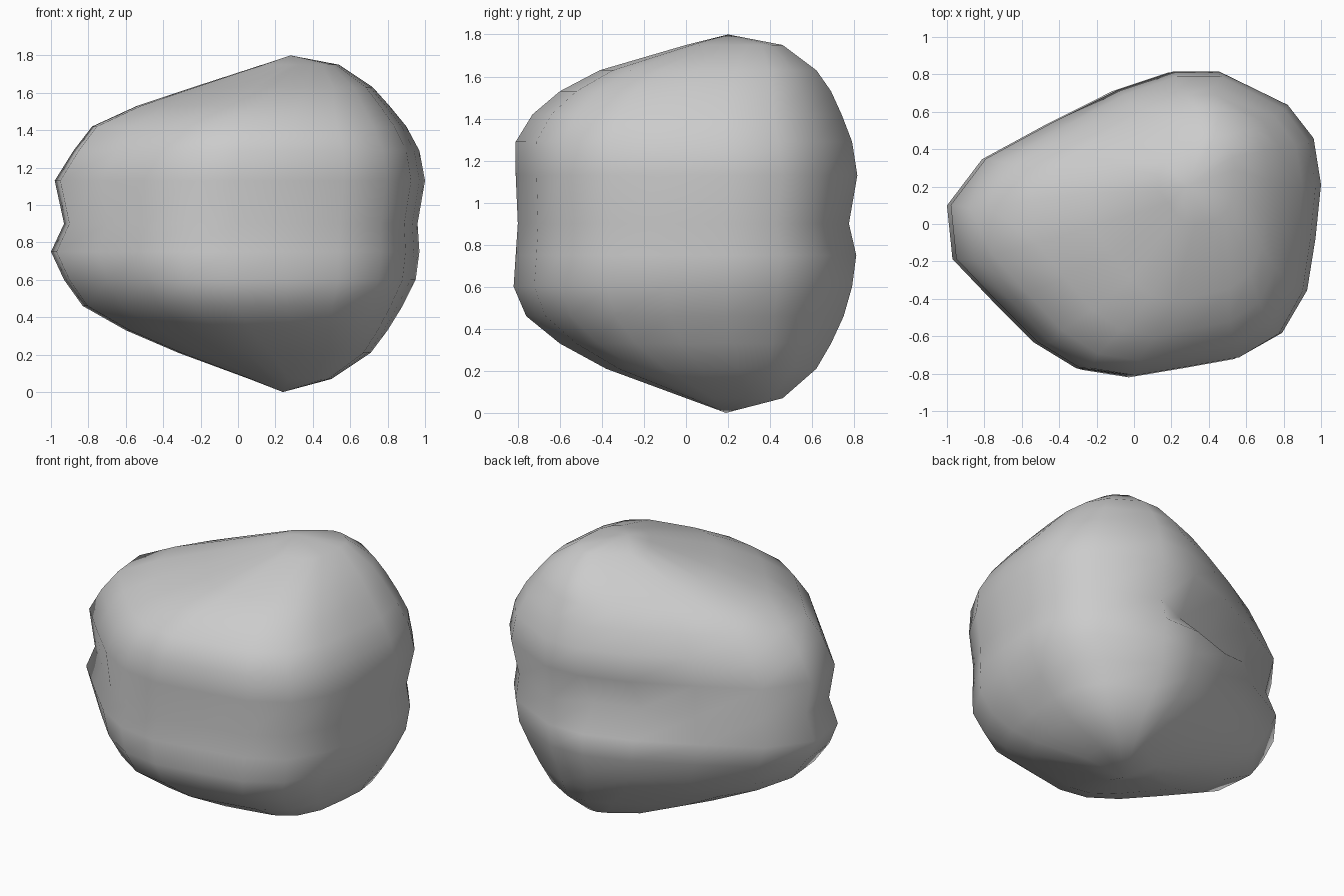
import bpy, bmesh
from mathutils import Vector

# plan outline of the boulder, seen from above
PLAN = [(0.2, 0.82), (-0.1, 0.72), (-0.46, 0.54), (-0.81, 0.35), (-1.0, 0.1),
        (-0.97, -0.19), (-0.75, -0.42), (-0.53, -0.64), (-0.3, -0.78), (-0.04, -0.82),
        (0.27, -0.77), (0.56, -0.72), (0.79, -0.59), (0.925, -0.36), (0.97, -0.08),
        (1.0, 0.21), (0.96, 0.46), (0.82, 0.64), (0.45, 0.82)]

# height, then extent of the plan at that height: x min, x max, y min, y max
LEVELS = [(0.07, 0.06, 0.50, 0.00, 0.46),
          (0.21, -0.32, 0.71, -0.38, 0.62),
          (0.33, -0.60, 0.80, -0.60, 0.69),
          (0.46, -0.83, 0.88, -0.76, 0.75),
          (0.60, -0.93, 0.95, -0.82, 0.79),
          (0.75, -1.00, 0.97, -0.81, 0.81),
          (0.90, -0.93, 0.96, -0.80, 0.775),
          (1.13, -0.98, 1.00, -0.81, 0.815),
          (1.29, -0.88, 0.97, -0.81, 0.79),
          (1.42, -0.78, 0.90, -0.73, 0.74),
          (1.53, -0.54, 0.81, -0.60, 0.69),
          (1.63, -0.24, 0.72, -0.41, 0.62),
          (1.75, 0.13, 0.54, 0.00, 0.46)]

bm = bmesh.new()
rings = []
for z, x0, x1, y0, y1 in LEVELS:
    ring = []
    for px, py in PLAN:
        p = Vector((x0 + (px + 1) / 2 * (x1 - x0),
                    y0 + (py + 0.82) / 1.64 * (y1 - y0), z))
        # small pit in the groove at the back
        if z == 0.90 and px in (0.2, -0.1):
            p.y -= 0.11
        ring.append(bm.verts.new(p))
    rings.append(ring)

# skin between the rings
n = len(PLAN)
for a, b in zip(rings, rings[1:]):
    for i in range(n):
        j = (i + 1) % n
        bm.faces.new((a[i], a[j], b[j], b[i]))

# pointed bottom and top
for ring, tip in ((rings[0], (0.24, 0.19, 0)), (rings[-1], (0.28, 0.2, 1.8))):
    v = bm.verts.new(tip)
    for i in range(n):
        bm.faces.new((ring[i], ring[(i + 1) % n], v))

bmesh.ops.recalc_face_normals(bm, faces=bm.faces)
for f in bm.faces:
    f.smooth = True
mesh = bpy.data.meshes.new("boulder")
bm.to_mesh(mesh)
bm.free()
bpy.context.collection.objects.link(bpy.data.objects.new("boulder", mesh))
